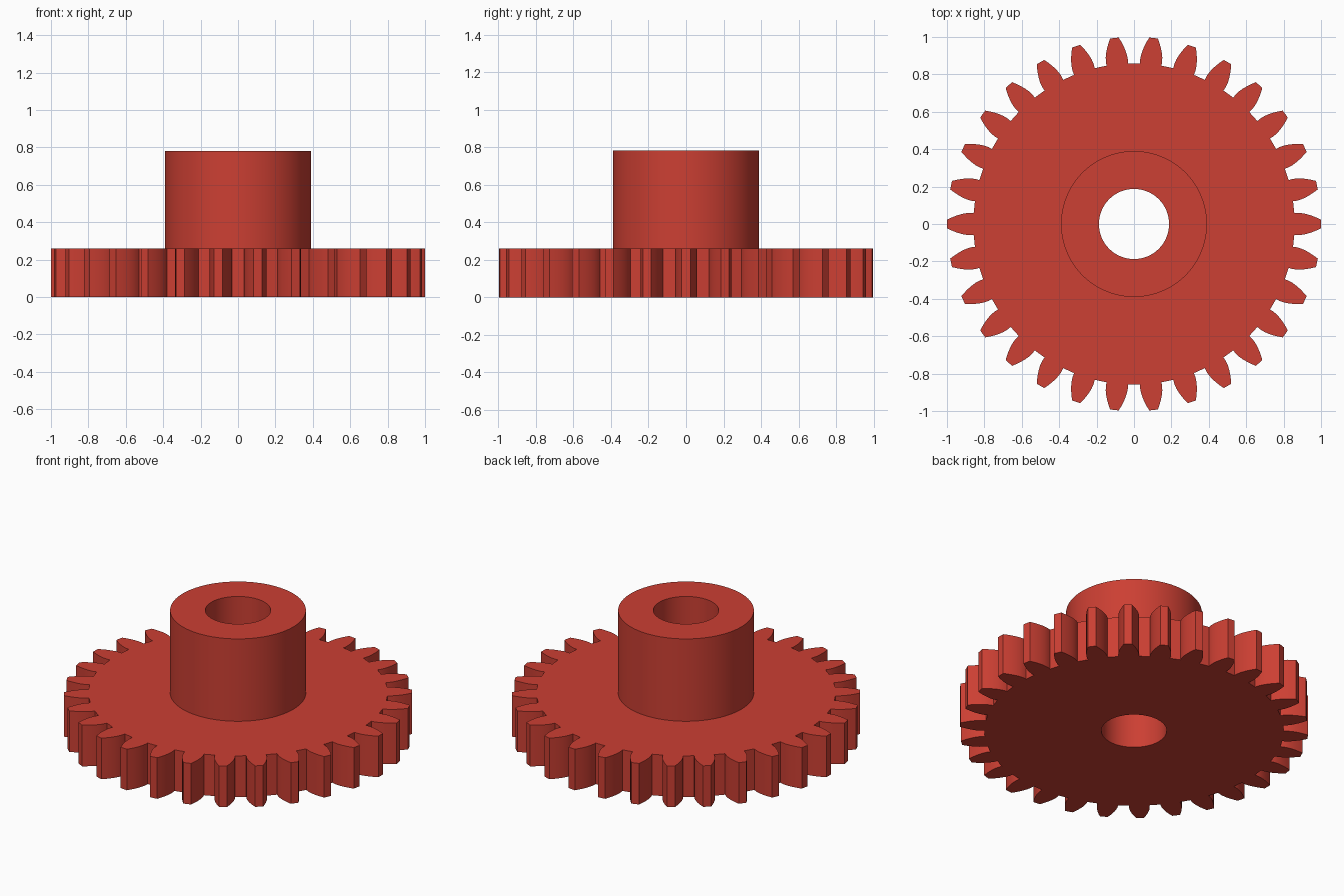
import bpy, bmesh, math

if "Cube" in bpy.data.objects:
    bpy.data.objects.remove(bpy.data.objects["Cube"], do_unlink=True)

# Main dimensions
TEETH = 30
TIP_R, PITCH_R, ROOT_R = 1.0, 0.9375, 0.859
BASE_R = PITCH_R * math.cos(math.radians(20))
HUB_R, BORE_R = 0.39, 0.1875
WHEEL_H, HUB_H = 0.26, 0.782
SEG = 4                                  # hub segments per tooth
STEP = 2 * math.pi / TEETH

red = bpy.data.materials.new("red plastic")
red.use_nodes = True
colour = (0.604, 0.05, 0.033, 1.0)
red.diffuse_color = colour
red.node_tree.nodes["Principled BSDF"].inputs["Base Color"].default_value = colour


def polar(r, a):
    return r * math.cos(a), r * math.sin(a)


def half_angle(r):
    """Half the angular thickness of an involute tooth at radius r."""
    def inv(rad):
        a = math.acos(min(1.0, BASE_R / rad))
        return math.tan(a) - a
    return math.pi / (2 * TEETH) + inv(PITCH_R) - inv(max(r, BASE_R))


def finish(name, bm):
    mesh = bpy.data.meshes.new(name)
    bm.to_mesh(mesh)
    bm.free()
    mesh.materials.append(red)
    obj = bpy.data.objects.new(name, mesh)
    bpy.context.collection.objects.link(obj)
    bpy.ops.object.select_all(action='DESELECT')
    obj.select_set(True)
    bpy.context.view_layer.objects.active = obj
    bpy.ops.object.shade_smooth_by_angle(angle=math.radians(25))


# One tooth outline as (radius, angle), running anticlockwise from base to base
radii = [ROOT_R] + [BASE_R + (TIP_R - BASE_R) * i / 5 for i in range(6)]
flank = [(r, half_angle(r)) for r in radii]
tooth = [(r, -a) for r, a in flank] + [(r, a) for r, a in reversed(flank)]
START = tooth[0][1]                      # seam angle shared by wheel and hub

# Gear wheel: toothed disc, open where the hub and bore meet it
bm = bmesh.new()
rims, inners = [], []
for z, inner_r in ((0, BORE_R), (WHEEL_H, HUB_R)):
    rims.append([bm.verts.new((*polar(r, a + t * STEP), z))
                 for t in range(TEETH) for r, a in tooth])
    inners.append([bm.verts.new((*polar(inner_r, START + i * STEP / SEG), z))
                   for i in range(TEETH * SEG)])

n, count, ring = len(tooth), len(rims[0]), TEETH * SEG
for level in (0, 1):
    rim, inner = rims[level], inners[level]
    for t in range(TEETH):
        cap = rim[t * n:(t + 1) * n]
        web = [cap[0], cap[-1], rim[(t + 1) * n % count]]
        web += [inner[(t * SEG + j) % ring] for j in range(SEG, -1, -1)]
        for loop in (cap, web):
            bm.faces.new(loop if level else loop[::-1])
for i in range(count):
    j = (i + 1) % count
    bm.faces.new((rims[0][i], rims[0][j], rims[1][j], rims[1][i]))
finish("gear_wheel", bm)

# Hub: collar standing on the wheel, with the bore running right through
bm = bmesh.new()
profile = [(HUB_R, WHEEL_H), (HUB_R, HUB_H), (BORE_R, HUB_H), (BORE_R, 0)]
rings = [[bm.verts.new((*polar(r, START + i * STEP / SEG), z)) for i in range(ring)]
         for r, z in profile]
for low, high in zip(rings, rings[1:]):
    for i in range(ring):
        j = (i + 1) % ring
        bm.faces.new((low[i], low[j], high[j], high[i]))
finish("hub_with_bore", bm)
